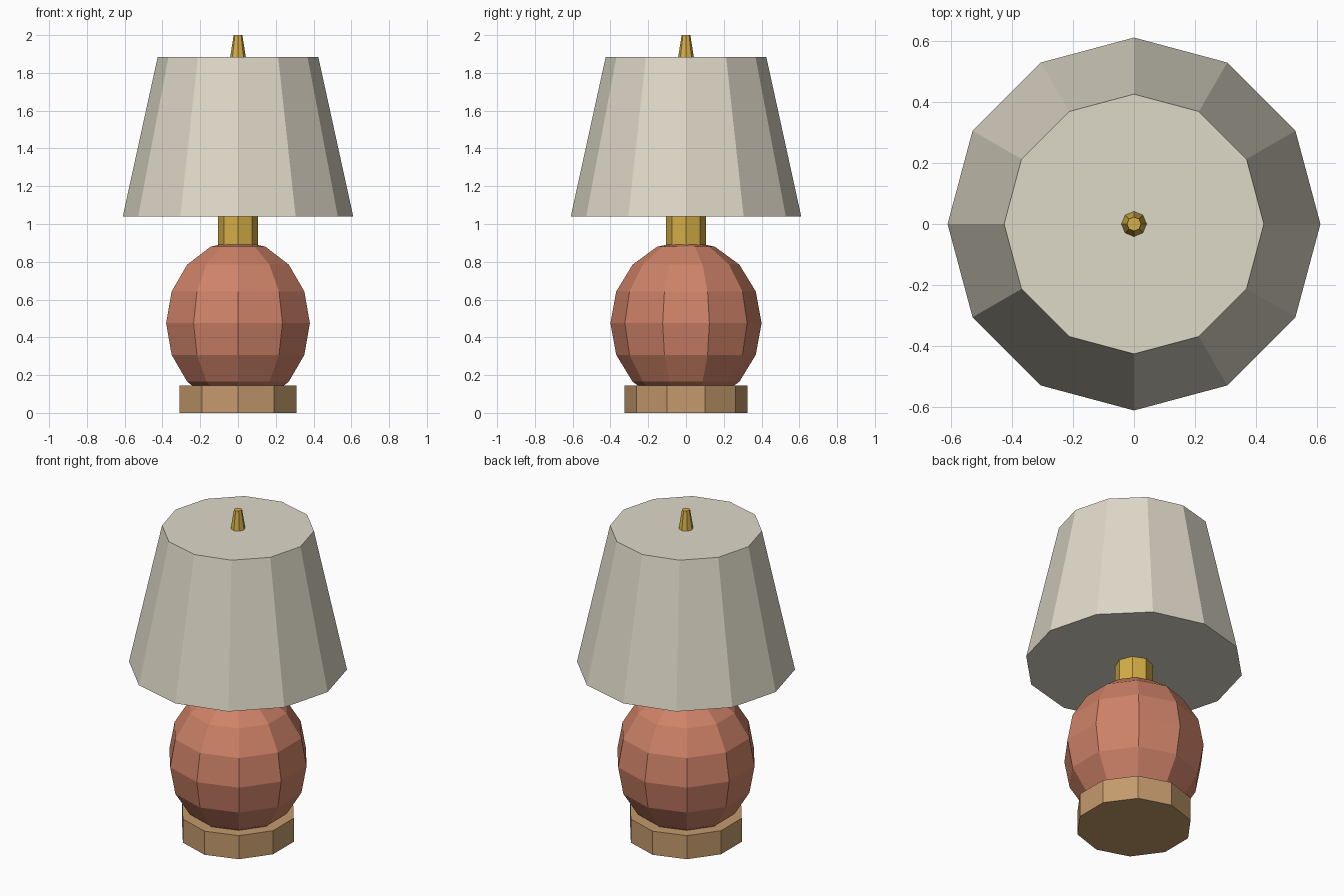
import bpy, bmesh, math

if "Cube" in bpy.data.objects:
    bpy.data.objects.remove(bpy.data.objects["Cube"])


def material(name, rgb):
    m = bpy.data.materials.new(name)
    m.diffuse_color = (*rgb, 1.0)
    m.use_nodes = True
    m.node_tree.nodes["Principled BSDF"].inputs["Base Color"].default_value = m.diffuse_color
    return m


linen = material("cream_linen", (0.73, 0.69, 0.575))
clay = material("terracotta", (0.617, 0.223, 0.138))
brass = material("brass", (0.658, 0.42, 0.062))
wood = material("light_wood", (0.552, 0.323, 0.15))


def lathe(name, profile, sides, mat):
    """Flat-faced solid of revolution from (radius, z) rings, closed at both ends."""
    bm = bmesh.new()
    rings = []
    for r, z in profile:
        if r < 1e-6:
            rings.append([bm.verts.new((0, 0, z))])
            continue
        angles = [math.pi / 2 + math.tau * i / sides for i in range(sides)]
        rings.append([bm.verts.new((r * math.cos(a), r * math.sin(a), z)) for a in angles])
    for low, high in zip(rings, rings[1:]):
        for i in range(sides):
            j = (i + 1) % sides
            if len(low) == 1:
                bm.faces.new((low[0], high[j], high[i]))
            elif len(high) == 1:
                bm.faces.new((low[i], low[j], high[0]))
            else:
                bm.faces.new((low[i], low[j], high[j], high[i]))
    for ring in (rings[0], rings[-1]):
        if len(ring) > 1:
            bm.faces.new(ring)
    bmesh.ops.recalc_face_normals(bm, faces=bm.faces)
    mesh = bpy.data.meshes.new(name)
    bm.to_mesh(mesh)
    bm.free()
    mesh.materials.append(mat)
    obj = bpy.data.objects.new(name, mesh)
    bpy.context.collection.objects.link(obj)
    return obj


# Ten-sided foot
lathe("base", [(0.325, 0.0), (0.325, 0.145)], 10, wood)

# Slightly tall faceted globe, sunk into the foot
globe = []
for k in range(9):
    a = -math.pi / 2 + math.pi * k / 8
    globe.append((0.4 * math.cos(a), 0.475 + 0.438 * math.sin(a)))
lathe("body", globe, 10, clay)

# Stem between globe and shade
lathe("neck", [(0.105, 0.885), (0.105, 1.05)], 8, brass)

# Closed tapered shade
lathe("shade", [(0.61, 1.04), (0.425, 1.885)], 12, linen)

# Small tapered knob on top
lathe("finial", [(0.042, 1.88), (0.023, 2.0)], 8, brass)
